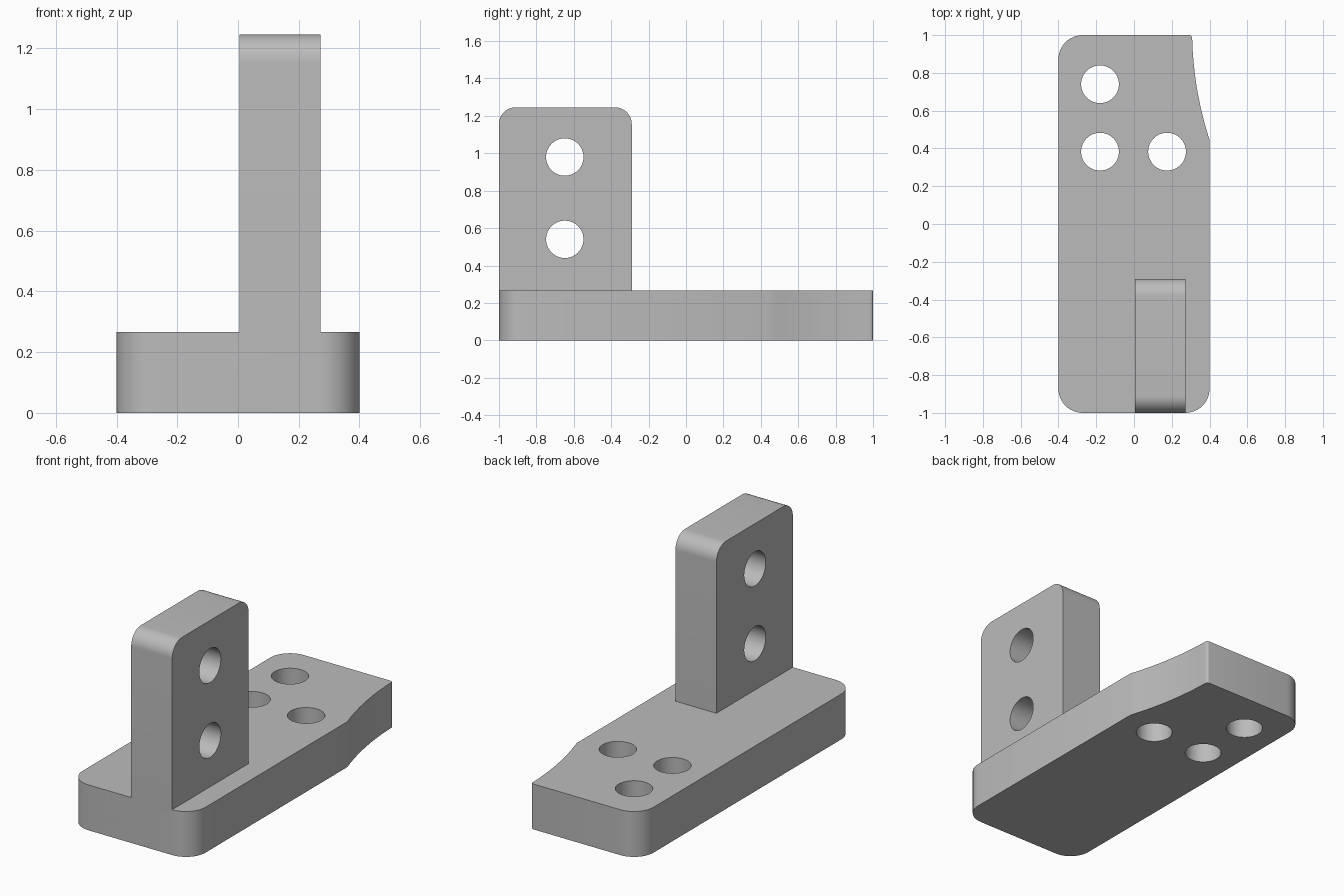
import bpy
import bmesh
from math import cos, sin, pi, radians, atan2, asin
from mathutils import Matrix, Vector

cube = bpy.data.objects.get("Cube")
if cube:
    bpy.data.objects.remove(cube, do_unlink=True)

THICK = 0.267     # plate thickness, shared by both plates
HOLE_R = 0.1

grey = bpy.data.materials.new("plain grey")
grey.use_nodes = True
colour = (0.5, 0.5, 0.5, 1)
grey.diffuse_color = colour
grey.node_tree.nodes["Principled BSDF"].inputs["Base Color"].default_value = colour


def arc(cx, cy, r, start, end, steps=12):
    """Points on an arc, angles in degrees."""
    angles = [radians(start + (end - start) * i / steps) for i in range(steps + 1)]
    return [(cx + r * cos(a), cy + r * sin(a)) for a in angles]


def plate(name, outline, holes, matrix):
    """Extrude a 2D outline with round holes to the plate thickness."""
    bm = bmesh.new()
    loops = [outline] + [arc(x, y, HOLE_R, 0, 360, 48)[:-1] for x, y in holes]
    edges = []
    for loop in loops:
        verts = [bm.verts.new((x, y, 0)) for x, y in loop]
        edges += [bm.edges.new((a, b)) for a, b in zip(verts, verts[1:] + verts[:1])]
    bmesh.ops.triangle_fill(bm, edges=edges, use_beauty=True)
    top = bmesh.ops.extrude_face_region(bm, geom=bm.faces[:])["geom"]
    bmesh.ops.translate(bm, vec=(0, 0, THICK),
                        verts=[v for v in top if isinstance(v, bmesh.types.BMVert)])
    bmesh.ops.transform(bm, matrix=matrix, verts=bm.verts[:])
    bmesh.ops.recalc_face_normals(bm, faces=bm.faces[:])
    mesh = bpy.data.meshes.new(name)
    bm.to_mesh(mesh)
    bm.free()
    mesh.materials.append(grey)
    obj = bpy.data.objects.new(name, mesh)
    bpy.context.collection.objects.link(obj)
    return obj


# Base: rounded corners, and a shallow concave relief on the back left edge
R = 0.128
a, b = Vector((0.4, 0.445)), Vector((0.308, 0.985))
chord, relief_r = b - a, 1.9
half = asin(chord.length / 2 / relief_r)
side = Vector((chord.y, -chord.x)).normalized()
centre = (a + b) / 2 + side * relief_r * cos(half)
mid = atan2(-side.y, -side.x) % (2 * pi)
relief = arc(centre.x, centre.y, relief_r,
             (mid + half) * 180 / pi, (mid - half) * 180 / pi, 16)
if relief[0][1] > relief[-1][1]:
    relief.reverse()
base_outline = (arc(-0.4 + R, -1 + R, R, 180, 270)
                + arc(0.4 - R, -1 + R, R, 270, 360)
                + relief
                + arc(0.293, 0.985, 0.015, 0, 90, 4)[1:]
                + arc(-0.4 + R, 1 - R, R, 90, 180))
base = plate("bracket_base", base_outline,
             [(-0.18, 0.74), (-0.18, 0.383), (0.175, 0.383)], Matrix())

# Upright: outline drawn in y and z, extruded along x
r, front, back, height = 0.09, -1, -0.29, 1.246
upright_outline = ([(front, THICK), (back, THICK)]
                   + arc(back - r, height - r, r, 0, 90)
                   + arc(front + r, height - r, r, 90, 180))
to_side = Matrix.Translation((0.005, 0, 0)) @ Matrix(
    ((0, 0, 1, 0), (1, 0, 0, 0), (0, 1, 0, 0), (0, 0, 0, 1)))
upright = plate("upright", upright_outline, [(-0.648, 0.98), (-0.648, 0.54)], to_side)

# Weld the upright onto the base
bpy.ops.object.select_all(action='DESELECT')
base.select_set(True)
bpy.context.view_layer.objects.active = base
weld = base.modifiers.new("weld", 'BOOLEAN')
weld.operation, weld.solver, weld.object = 'UNION', 'EXACT', upright
bpy.ops.object.modifier_apply(modifier=weld.name)
bpy.data.objects.remove(upright, do_unlink=True)
bpy.ops.object.shade_smooth_by_angle(angle=radians(30))
